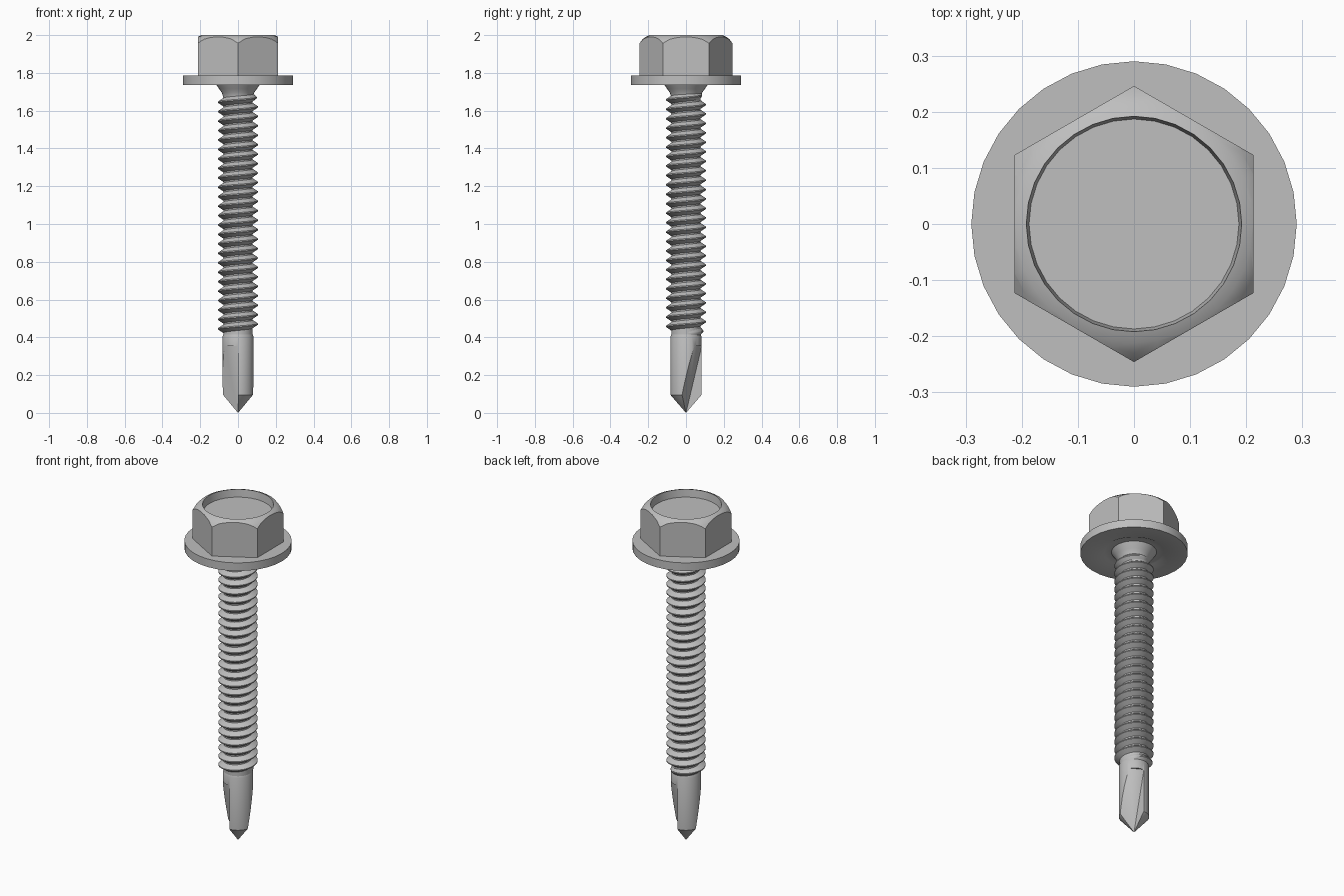
import bpy
import bmesh
import math
from mathutils import Matrix

if "Cube" in bpy.data.objects:
    bpy.data.objects.remove(bpy.data.objects["Cube"], do_unlink=True)

steel = bpy.data.materials.new("plain_steel")
steel.use_nodes = True
GREY = (0.52, 0.52, 0.52, 1)
steel.diffuse_color = GREY
steel.node_tree.nodes["Principled BSDF"].inputs["Base Color"].default_value = GREY


def finish(bm, name):
    """Turn a bmesh into a steel object."""
    bmesh.ops.remove_doubles(bm, verts=bm.verts[:], dist=1e-5)
    bmesh.ops.recalc_face_normals(bm, faces=bm.faces[:])
    mesh = bpy.data.meshes.new(name)
    bm.to_mesh(mesh)
    bm.free()
    mesh.materials.append(steel)
    obj = bpy.data.objects.new(name, mesh)
    bpy.context.collection.objects.link(obj)
    return obj


def lathe(name, profile, steps=32):
    """Revolve (radius, height) points around the z axis."""
    bm = bmesh.new()
    verts = [bm.verts.new((r, 0, z)) for r, z in profile]
    edges = [bm.edges.new(pair) for pair in zip(verts, verts[1:])]
    bmesh.ops.spin(bm, geom=verts + edges, axis=(0, 0, 1), cent=(0, 0, 0),
                   angle=math.tau, steps=steps, use_duplicate=False)
    return finish(bm, name)


def prism(name, bottom, top):
    """Close two matching outlines into a solid."""
    bm = bmesh.new()
    low = [bm.verts.new(p) for p in bottom]
    high = [bm.verts.new(p) for p in top]
    bm.faces.new(low)
    bm.faces.new(high)
    n = len(low)
    for i in range(n):
        j = (i + 1) % n
        bm.faces.new((low[i], low[j], high[j], high[i]))
    return finish(bm, name)


def activate(obj):
    bpy.ops.object.select_all(action="DESELECT")
    obj.select_set(True)
    bpy.context.view_layer.objects.active = obj


def boolean(obj, tool, operation):
    """Apply a boolean and discard the helper."""
    mod = obj.modifiers.new("cut", "BOOLEAN")
    mod.operation = operation
    mod.solver = "EXACT"
    mod.object = tool
    activate(obj)
    bpy.ops.object.modifier_apply(modifier=mod.name)
    bpy.data.objects.remove(tool, do_unlink=True)


def smooth(obj):
    activate(obj)
    bpy.ops.object.shade_smooth_by_angle(angle=math.radians(30))


# Hex head with rounded top corners and a shallow round recess
head = lathe("hex_head", [(0, 1.955), (0.187, 1.955), (0.192, 2.0), (0.212, 1.992),
                          (0.23, 1.978), (0.25, 1.952), (0.27, 1.9), (0.27, 1.775),
                          (0, 1.775)])


def hexagon(z):
    return [(0.246 * math.sin(i * math.pi / 3), 0.246 * math.cos(i * math.pi / 3), z)
            for i in range(6)]


boolean(head, prism("hex_cutter", hexagon(1.78), hexagon(2.1)), "INTERSECT")
smooth(head)

# Washer flange with a dished underside, flared neck and core of the shank
shank = lathe("flange_and_shank", [(0, 1.785), (0.29, 1.785), (0.29, 1.737), (0.18, 1.737),
                                   (0.16, 1.747), (0.122, 1.747), (0.1, 1.715),
                                   (0.085, 1.695), (0.078, 1.67), (0.078, 0.4), (0, 0.4)])
smooth(shank)

# Helical thread ridge, fading out at both ends
STEPS, TURNS, PITCH, START = 28, 25.4, 0.05, 0.42
bm = bmesh.new()
rows = []
total = int(STEPS * TURNS)
for i in range(total + 1):
    a = math.tau * i / STEPS
    fade = min(1, i / (STEPS * 0.5), (total - i) / (STEPS * 0.5))
    z = START + PITCH * i / STEPS
    crest = 0.077 + 0.029 * fade
    section = [(0.074, -0.024), (crest, -0.003), (crest, 0.003), (0.074, 0.024)]
    rows.append([bm.verts.new((r * math.cos(a), r * math.sin(a), z + dz))
                 for r, dz in section])
for a, b in zip(rows, rows[1:]):
    for k in range(3):
        bm.faces.new((a[k], b[k], b[k + 1], a[k + 1]))
    bm.faces.new((a[3], b[3], b[0], a[0]))
bm.faces.new(rows[0])
bm.faces.new(rows[-1])
smooth(finish(bm, "thread"))

# Drill point: cylinder with a cone tip and two opposite slanted flutes
drill = lathe("drill_point", [(0, 0.42), (0.076, 0.42), (0.082, 0.405), (0.082, 0.095),
                              (0, 0)])


def flute_outline(z):
    y = 0.235 * z
    return [(0, y, z), (0.2, y - 0.11, z), (0.2, 0.3, z), (0, 0.3, z)]


for turn in range(2):
    cutter = prism("flute_cutter", flute_outline(-0.05), flute_outline(0.355))
    cutter.data.transform(Matrix.Rotation(math.pi * turn, 4, "Z"))
    boolean(drill, cutter, "DIFFERENCE")
smooth(drill)
